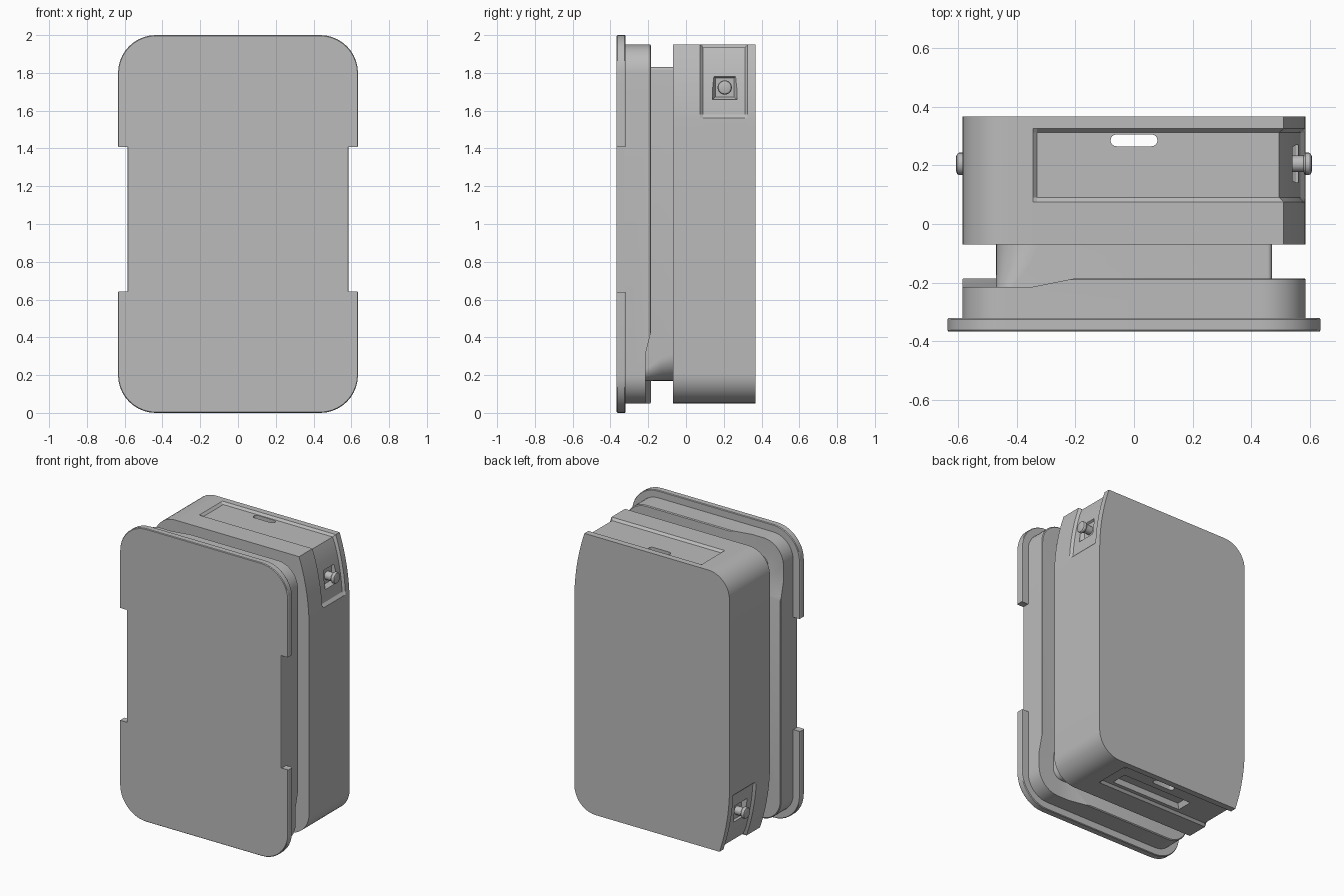
import bpy
import bmesh
from math import cos, sin, pi, radians

cube = bpy.data.objects.get("Cube")
if cube:
    bpy.data.objects.remove(cube, do_unlink=True)

grey = bpy.data.materials.new("plain grey")
grey.use_nodes = True
grey.diffuse_color = (0.5, 0.5, 0.5, 1)
grey.node_tree.nodes["Principled BSDF"].inputs["Base Color"].default_value = (0.5, 0.5, 0.5, 1)


def loft(name, rings):
    """Skin a closed solid through rings that have equal point counts."""
    bm = bmesh.new()
    loops = [[bm.verts.new(p) for p in ring] for ring in rings]
    n = len(loops[0])
    for a, b in zip(loops, loops[1:]):
        for i in range(n):
            j = (i + 1) % n
            bm.faces.new((a[i], a[j], b[j], b[i]))
    bm.faces.new(loops[0])
    bm.faces.new(loops[-1])
    bmesh.ops.recalc_face_normals(bm, faces=bm.faces)
    mesh = bpy.data.meshes.new(name)
    bm.to_mesh(mesh)
    bm.free()
    mesh.materials.append(grey)
    obj = bpy.data.objects.new(name, mesh)
    bpy.context.collection.objects.link(obj)
    return obj


def at_y(y, points, scale=1.0):
    return [(x * scale, y, 1 + (z - 1) * scale) for x, z in points]


def turned(points):
    """Half turn about the front-to-back centre line."""
    return [(-x, 2 - z) for x, z in points]


def arc(cx, cz, r, start, end, steps=10):
    angles = [radians(start + (end - start) * i / steps) for i in range(steps + 1)]
    return [(cx + r * cos(a), cz + r * sin(a)) for a in angles]


def rounded(w, top, r_left, r_right):
    half = arc(-w + r_left, top - r_left, r_left, 180, 90)
    half += arc(w - r_right, top - r_right, r_right, 90, 0)
    return half + turned(half)


def cut(obj, cutter):
    mod = obj.modifiers.new("cut", "BOOLEAN")
    mod.operation = "DIFFERENCE"
    mod.solver = "EXACT"
    mod.object = cutter
    bpy.context.view_layer.update()
    graph = bpy.context.evaluated_depsgraph_get()
    mesh = bpy.data.meshes.new_from_object(obj.evaluated_get(graph))
    obj.modifiers.clear()
    obj.data = mesh
    bpy.data.objects.remove(cutter, do_unlink=True)


def rect(u, v, hu, hv):
    return [(u - hu, v - hv), (u + hu, v - hv), (u + hu, v + hv), (u - hu, v + hv)]


# Front plate: rounded outline with a notch in each long side
W, NOTCH = 0.635, 0.585
half = arc(-W + 0.2, 1.8, 0.2, 180, 90) + arc(W - 0.2, 1.8, 0.2, 90, 0)
half += [(W, 1.41), (NOTCH, 1.41), (NOTCH, 0.64), (W, 0.64)]
outline = half + turned(half)
# the half turn mirrors the notch, whose heights differ slightly
outline = [(x, 1.41 if abs(z - 1.36) < 0.001 else 0.64 if abs(z - 0.59) < 0.001 else z)
           for x, z in outline]
front_plate = loft("front_plate", [
    at_y(-0.367, outline, 0.996), at_y(-0.362, outline),
    at_y(-0.325, outline), at_y(-0.32, outline, 0.996)])

# Front body behind the plate, with two lowered corners on its rear rim
body_outline = rounded(0.585, 1.95, 0.15, 0.15)
front_body = loft("front_body", [
    at_y(-0.325, body_outline), at_y(-0.19, body_outline), at_y(-0.185, body_outline, 0.994)])
for s in (1, -1):
    rings = []
    for y, x, z in ((-0.215, -0.35, 1.69), (-0.185, -0.2, 1.57), (-0.15, -0.2, 1.57)):
        pts = [(-0.8, 2.2), (x, 2.2)] + arc(x - 0.12, z + 0.12, 0.12, 0, -90, 6) + [(-0.8, z)]
        rings.append(at_y(y, pts if s == 1 else turned(pts)))
    cut(front_body, loft("rim_cutter", rings))

# Neck joining body and case; two opposite corners flare
neck = loft("neck", [
    at_y(-0.25, rounded(0.47, 1.83, 0.05, 0.015)),
    at_y(-0.2, rounded(0.47, 1.83, 0.07, 0.015)),
    at_y(-0.13, rounded(0.47, 1.83, 0.12, 0.015)),
    at_y(-0.06, rounded(0.47, 1.83, 0.15, 0.015))])

# Rear case: curved corners, with a shallow channel wrapping two of them
D = 0.015
half, sunk = [], []
for p in arc(-0.585 + 0.16, 1.79, 0.16, 180, 90) + [(-0.345, 1.95)]:
    half.append(p)
    sunk.append(p)
half.append((-0.33, 1.95))
sunk.append((-0.33, 1.95 - D))
for z in (1.95, 1.89, 1.83, 1.77, 1.7, 1.64, 1.58, 1.56, 1.5):
    x = 0.585 - 0.075 * ((z - 1.5) / 0.45) ** 2
    half.append((x, z))
    sunk.append((x - D if z > 1.57 else x, z - D if z > 1.94 else z))
case_outline, channel = half + turned(half), sunk + turned(sunk)
rear_case = loft("rear_case", [
    at_y(-0.07, case_outline), at_y(0.075, case_outline), at_y(0.09, channel),
    at_y(0.312, channel), at_y(0.325, case_outline), at_y(0.367, case_outline)])

# Slot running through the case from top to bottom
slot = arc(0.06, 0.285, 0.02, -90, 90, 8) + arc(-0.06, 0.285, 0.02, 90, 270, 8)
cut(rear_case, loft("slot_cutter", [[(x, y, z) for x, y in slot] for z in (-0.1, 2.1)]))

# Tapered tray in the underside
cut(rear_case, loft("tray_cutter", [
    [(x, y, 0.03) for x, y in rect(0, 0.17, 0.28, 0.065)],
    [(x, y, 0.10) for x, y in rect(0, 0.17, 0.25, 0.045)]]))

# Square pocket and strap button on each side, placed diagonally
for side, s in (("left", 1), ("right", -1)):
    zc = 1 + s * 0.723
    cut(rear_case, loft("pocket_cutter", [
        [(s * x, y, z) for y, z in rect(0.205, zc, h, h)]
        for x, h in ((0.6, 0.066), (0.552, 0.064), (0.528, 0.05))]))
    profile = ((0.515, 0.028), (0.578, 0.028), (0.58, 0.034), (0.585, 0.038),
               (0.597, 0.038), (0.603, 0.034), (0.606, 0.026))
    loft(side + "_strap_button", [
        [(s * x, 0.205 + r * cos(2 * pi * i / 24), zc + r * sin(2 * pi * i / 24))
         for i in range(24)] for x, r in profile])

# Smooth rounded parts while keeping hard edges
bpy.ops.object.select_all(action="DESELECT")
for obj in bpy.context.collection.objects:
    if obj.type == "MESH" and obj.data.materials and obj.data.materials[0] == grey:
        obj.select_set(True)
        bpy.context.view_layer.objects.active = obj
bpy.ops.object.shade_smooth_by_angle(angle=radians(25))
